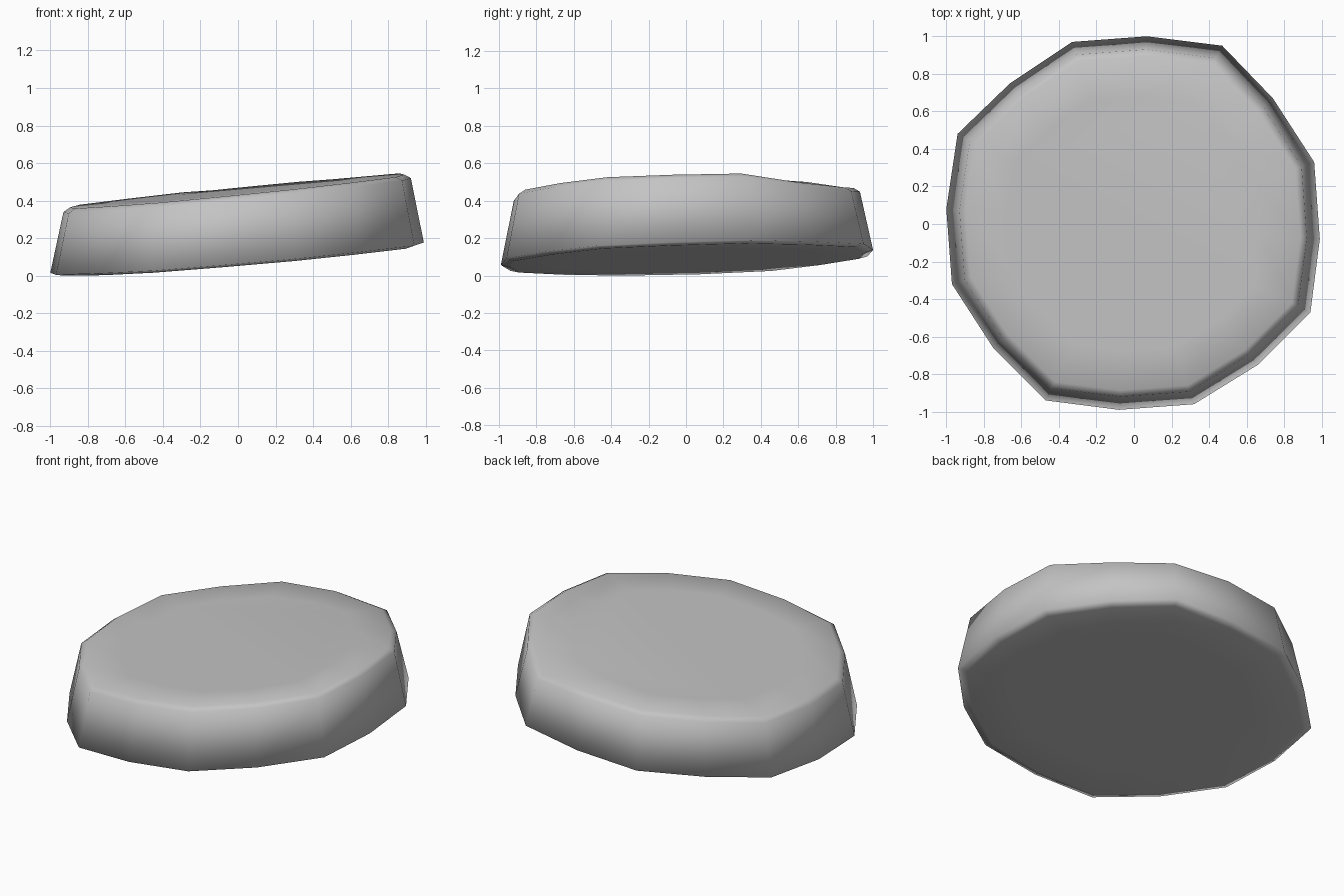
import bpy
import bmesh

cube = bpy.data.objects.get("Cube")
if cube:
    bpy.data.objects.remove(cube, do_unlink=True)

# Flat grey colour
grey = bpy.data.materials.new("mid_grey")
grey.use_nodes = True
colour = (0.55, 0.55, 0.55, 1)
grey.diffuse_color = colour
grey.node_tree.nodes["Principled BSDF"].inputs["Base Color"].default_value = colour

# Slightly uneven sixteen-sided outline, anticlockwise from the left side
outline = [(0.99, -0.08), (0.96, 0.33), (0.74, 0.67), (0.47, 0.95),
           (0.07, 1.0), (-0.33, 0.97), (-0.66, 0.75), (-0.94, 0.48),
           (-1.0, 0.08), (-0.97, -0.32), (-0.75, -0.66), (-0.47, -0.94),
           (-0.08, -0.99), (0.32, -0.96), (0.66, -0.75), (0.94, -0.47)]

# Worn stretch of the upper rim: outline index -> drop
worn = {2: 0.035, 3: 0.045, 4: 0.012}


def bottom_z(x, y):
    return 0.092 + 0.084 * x + 0.034 * y


def top_z(x, y):
    return 0.43 + 0.1 * x + 0.025 * y


# Rings from underside to top: scale, tilted plane, lift, share of rim wear
rings = [(0.68, bottom_z, -0.008, 0),
         (0.95, bottom_z, -0.008, 0),
         (1.0, bottom_z, 0.005, 0),
         (0.93, top_z, 0.0, 1),
         (0.895, top_z, 0.022, 1),
         (0.68, top_z, 0.022, 0)]

bm = bmesh.new()
loops = []
for scale, plane, lift, wear in rings:
    loop = []
    for i, (px, py) in enumerate(outline):
        x, y = px * scale, py * scale
        z = max(0, plane(x, y) + lift - wear * worn.get(i, 0))
        loop.append(bm.verts.new((x, y, z)))
    loops.append(loop)

# Bands between rings, then the two flat caps
count = len(outline)
for low, high in zip(loops, loops[1:]):
    for i in range(count):
        j = (i + 1) % count
        bm.faces.new((low[i], low[j], high[j], high[i]))
bm.faces.new(loops[0][::-1])
bm.faces.new(loops[-1])
bmesh.ops.recalc_face_normals(bm, faces=bm.faces)
for face in bm.faces:
    face.smooth = True

mesh = bpy.data.meshes.new("tilted_disc")
bm.to_mesh(mesh)
bm.free()
mesh.materials.append(grey)
disc = bpy.data.objects.new("tilted_disc", mesh)
bpy.context.collection.objects.link(disc)
